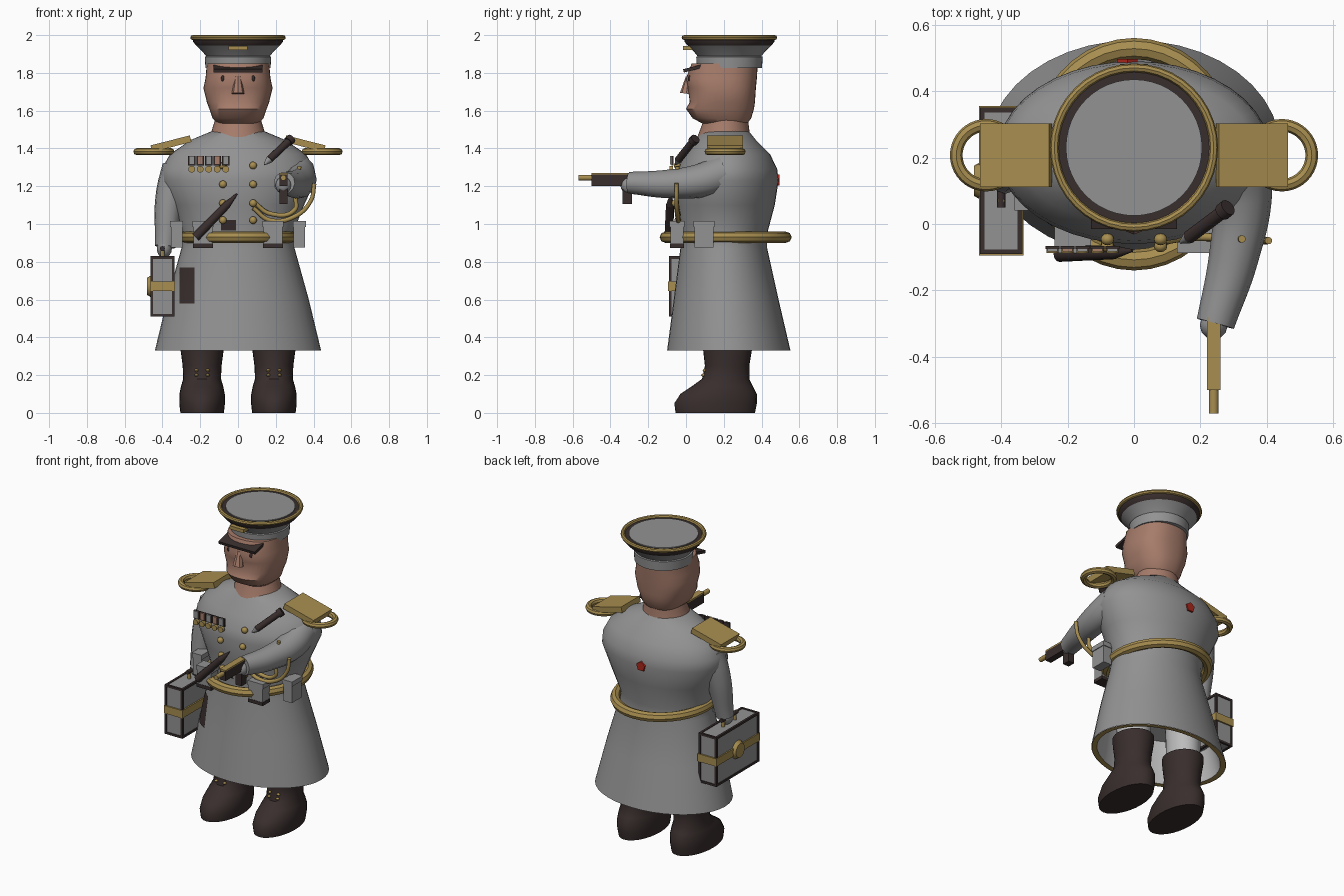
import bpy, bmesh, math
from mathutils import Matrix, Vector

old = bpy.data.objects.get("Cube")
if old:
    bpy.data.objects.remove(old)


def material(name, r, g, b):
    m = bpy.data.materials.new(name)
    m.use_nodes = True
    m.diffuse_color = (r, g, b, 1)
    m.node_tree.nodes["Principled BSDF"].inputs["Base Color"].default_value = (r, g, b, 1)
    return m


GREY = material("grey cloth", .29, .29, .29)
LINING = material("pale lining", .5, .5, .5)
GOLD = material("gold", .39, .27, .08)
SKIN = material("skin", .38, .2, .145)
BROWN = material("dark brown leather", .04, .027, .026)
RED = material("red", .4, .02, .012)


def finish(bm, name, mat, smooth=True):
    bmesh.ops.recalc_face_normals(bm, faces=bm.faces)
    me = bpy.data.meshes.new(name)
    bm.to_mesh(me)
    bm.free()
    return link(me, name, mat, smooth)


def link(me, name, mat, smooth=True):
    ob = bpy.data.objects.new(name, me)
    me.materials.clear()
    me.materials.append(mat)
    bpy.context.collection.objects.link(ob)
    if smooth:
        bpy.ops.object.select_all(action='DESELECT')
        ob.select_set(True)
        bpy.context.view_layer.objects.active = ob
        bpy.ops.object.shade_smooth_by_angle(angle=math.radians(40))
    return ob


def loft(name, rings, mat, cx=0, n=40, power=2, bottom=True, top=True):
    """Stack of oval rings: height, half width, front y, back y."""
    bm = bmesh.new()
    loops = []
    for z, rx, y0, y1 in rings:
        loop = []
        for i in range(n):
            a = math.tau * i / n
            c, s = [math.copysign(abs(t) ** (2 / power), t) for t in (math.cos(a), math.sin(a))]
            loop.append(bm.verts.new((cx + rx * c, (y0 + y1) / 2 + (y1 - y0) / 2 * s, z)))
        loops.append(loop)
    for lo, hi in zip(loops, loops[1:]):
        for i in range(n):
            j = (i + 1) % n
            bm.faces.new((lo[i], lo[j], hi[j], hi[i]))
    if bottom:
        bm.faces.new(loops[0])
    if top:
        bm.faces.new(loops[-1])
    return finish(bm, name, mat)


def round_loft(name, profile, mat, y=.23):
    return loft(name, [(z, r, y - r, y + r) for z, r in profile], mat, n=48)


def box(name, loc, size, mat, rot=None):
    bm = bmesh.new()
    m = Matrix.Translation(loc) @ (rot or Matrix()) @ Matrix.Diagonal((*size, 1))
    bmesh.ops.create_cube(bm, size=1, matrix=m)
    return finish(bm, name, mat, False)


def ball(name, loc, size, mat, n=12):
    bm = bmesh.new()
    m = Matrix.Translation(loc) @ Matrix.Diagonal((*size, 1))
    bmesh.ops.create_uvsphere(bm, u_segments=n, v_segments=n // 2 + 2, radius=1, matrix=m)
    return finish(bm, name, mat)


def rod(name, a, b, r0, r1, mat, n=12):
    a, b = Vector(a), Vector(b)
    bm = bmesh.new()
    m = Matrix.Translation((a + b) / 2) @ (b - a).to_track_quat('Z', 'Y').to_matrix().to_4x4()
    bmesh.ops.create_cone(bm, cap_ends=True, segments=n, radius1=r0, radius2=r1,
                          depth=(b - a).length, matrix=m)
    return finish(bm, name, mat)


def tube(name, points, mat):
    """Smooth round limb or cord through x, y, z, radius points."""
    cu = bpy.data.curves.new(name, 'CURVE')
    cu.dimensions = '3D'
    cu.bevel_depth, cu.bevel_resolution, cu.use_fill_caps = 1, 4, True
    sp = cu.splines.new('BEZIER')
    sp.bezier_points.add(len(points) - 1)
    for bp, (x, y, z, r) in zip(sp.bezier_points, points):
        bp.co, bp.radius = (x, y, z), r
        bp.handle_left_type = bp.handle_right_type = 'AUTO'
    tmp = bpy.data.objects.new(name + " path", cu)
    bpy.context.collection.objects.link(tmp)
    me = bpy.data.meshes.new_from_object(
        tmp.evaluated_get(bpy.context.evaluated_depsgraph_get()))
    bpy.data.objects.remove(tmp)
    return link(me, name, mat)


def ring(name, loc, radius, minor, mat, scale=(1, 1, 1)):
    bpy.ops.mesh.primitive_torus_add(location=loc, major_radius=radius, minor_radius=minor,
                                     major_segments=40, minor_segments=8)
    ob = bpy.context.object
    ob.name, ob.scale = name, scale
    ob.data.materials.append(mat)
    bpy.ops.object.shade_smooth_by_angle(angle=math.radians(40))
    return ob


# Coat, hem and lining
COAT = [(.33, .44, -.1, .553), (.6, .375, -.065, .49), (.87, .3, -.03, .43), (.95, .29, -.025, .43),
        (1.1, .35, -.05, .47), (1.23, .41, -.06, .49), (1.29, .405, -.05, .483),
        (1.37, .36, -.0, .445), (1.445, .25, .05, .37), (1.495, .13, .085, .33)]


def front_y(x, z):
    for (z0, *a), (z1, *b) in zip(COAT, COAT[1:]):
        if z0 <= z <= z1:
            rx, y0, y1 = [p + (q - p) * (z - z0) / (z1 - z0) for p, q in zip(a, b)]
            return (y0 + y1) / 2 - (y1 - y0) / 2 * math.sqrt(max(0, 1 - (x / rx) ** 2))


def coat_patch(name, x0, x1, z0, z1, mat):
    """Thin patch that follows the front of the coat."""
    bm = bmesh.new()
    bmesh.ops.create_grid(bm, x_segments=6, y_segments=6, size=.5)
    for v in bm.verts:
        x, z = x0 + (x1 - x0) * (v.co.x + .5), z0 + (z1 - z0) * (v.co.y + .5)
        v.co = (x, front_y(x, z) - .006, z)
    return finish(bm, name, mat)


loft("coat", COAT, GREY, bottom=False)
loft("coat_hem", [(.33, .438, -.098, .551), (.331, .405, -.068, .52)], GOLD, bottom=False, top=False)
loft("coat_lining", [(.331, .405, -.068, .52), (.6, .35, -.04, .46)], LINING, bottom=False)
coat_patch("coat_side_patch", -.31, -.23, .58, .77, BROWN)
coat_patch("coat_waist_patch", -.09, -.01, .965, 1.02, BROWN)

# Neck and head
loft("neck", [(1.46, .15, .06, .34), (1.54, .125, .09, .33), (1.58, .12, .1, .33)], SKIN)
loft("head", [(1.525, .1, .1, .32), (1.56, .135, .035, .345), (1.61, .152, .0, .36),
              (1.645, .165, .02, .365), (1.72, .183, .01, .37), (1.77, .172, .0, .375),
              (1.85, .165, .03, .38)], SKIN, power=2.4)
rod("nose", (0, .015, 1.78), (0, .002, 1.69), .016, .034, SKIN, 8)
for s in (-1, 1):
    ball("eye", (s * .08, .02, 1.77), (.01, .01, .016), BROWN)

# Cap
round_loft("cap_band", [(1.825, .172), (1.885, .176), (1.89, .166)], GREY)
round_loft("cap_flare", [(1.885, .166), (1.915, .19), (1.945, .222)], GREY)
round_loft("cap_dark_edge", [(1.945, .222), (1.965, .238), (1.986, .24)], BROWN)
round_loft("cap_top", [(1.984, .205), (1.991, .205)], GREY)
ring("cap_rim", (0, .23, 1.987), .24, .013, GOLD)
box("cap_badge", (0, .01, 1.932), (.1, .05, .022), GOLD)
box("visor", (0, .035, 1.823), (.26, .1, .018), BROWN, Matrix.Rotation(.25, 4, 'X'))

# Shoulder boards with looped ends
for s in (-1, 1):
    box("shoulder_board", (s * .355, .207, 1.425), (.215, .19, .036), GOLD, Matrix.Rotation(s * .25, 4, 'Y'))
    ring("shoulder_loop", (s * .445, .207, 1.383), .09, .019, GOLD)

# Arms and gloves
tube("left_arm", [(.31, .2, 1.27, .1), (.325, .08, 1.23, .09), (.3, -.1, 1.212, .075),
                  (.245, -.3, 1.218, .058)], GREY)
ball("left_hand", (.24, -.305, 1.205), (.042, .042, .045), GREY)
tube("right_arm", [(-.31, .21, 1.29, .095), (-.355, .19, 1.16, .08), (-.385, .15, .88, .055)], GREY)
ball("right_hand", (-.39, .14, .87), (.04, .05, .05), GREY)

# Pistol
box("pistol_frame", (.24, -.4, 1.232), (.042, .2, .06), BROWN)
box("pistol_slide", (.24, -.39, 1.266), (.042, .22, .009), GOLD)
box("pistol_grip", (.24, -.312, 1.15), (.042, .05, .09), BROWN)
rod("pistol_barrel", (.24, -.49, 1.245), (.24, -.57, 1.245), .015, .015, GOLD)

# Briefcase with dark edges, strap, clasp and handle
cx, cy, cz = -.4, .13, .67
hx, hy, hz = .057, .213, .153
box("case", (cx, cy, cz), (.117, .431, .311), GREY)
for a in (-1, 1):
    for b in (-1, 1):
        box("case_edge", (cx, cy + a * hy, cz + b * hz), (.126, .014, .014), BROWN)
        box("case_edge", (cx + a * hx, cy, cz + b * hz), (.014, .44, .014), BROWN)
        box("case_edge", (cx + a * hx, cy + b * hy, cz), (.014, .014, .32), BROWN)
box("case_strap", (cx, cy, cz), (.134, .45, .05), GOLD)
rod("case_clasp", (cx - .06, cy, cz), (cx - .082, cy, cz), .058, .045, GOLD, 20)
for dy in (-.06, .06):
    rod("handle_post", (cx, cy + dy, .82), (cx, cy + dy, .88), .01, .01, GOLD)
rod("handle_grip", (cx, cy - .08, .87), (cx, cy + .08, .87), .013, .013, BROWN)

# Belt and pouches
ring("belt", (0, .21, .93), .3, .03, GOLD, (.95, 1.06, 1))
for s in (-1, 1):
    box("front_pouch", (s * .185, -.048, .945), (.1, .07, .13), GREY)
    box("front_pouch_flap", (s * .185, -.048, 1.0), (.11, .078, .03), GREY)
    box("front_pouch_base", (s * .185, -.048, .885), (.104, .074, .022), BROWN)
    box("side_pouch", (s * .325, .095, .935), (.06, .1, .12), GREY)
    box("side_pouch_flap", (s * .325, .095, 1.0), (.07, .11, .03), GREY)

# Coat buttons, medals and cord
for x in (-.08, .08):
    for z in (1.02, 1.11, 1.21, 1.31):
        ball("button", (x, front_y(x, z) - .014, z), (.02, .018, .02), GOLD)
for i in range(5):
    x = -.245 + i * .045
    box("medal_ribbon", (x, -.079, 1.337), (.03, .009, .046), SKIN if i % 2 else GREY)
    box("medal_backing", (x, -.071, 1.335), (.042, .009, .052), BROWN)
    rod("medal", (x, -.068, 1.29), (x, -.088, 1.29), .018, .018, GOLD)
for drop, end in ((.035, (.405, -.05, 1.215)), (0, (.325, -.045, 1.305))):
    tube("chest_cord", [(.08, front_y(.08, 1.1) - .01, 1.12 - drop, .011),
                        (.17, -.04, 1.055 - drop, .012), (.3, -.045, 1.075 - drop, .012),
                        (end[0] - .02, -.05, 1.14 - drop / 2, .011), (*end, .011)], GOLD)

# Belt dagger and chest baton
rod("dagger_sheath", (-.225, -.09, .93), (-.06, -.085, 1.1), .024, .021, BROWN)
rod("dagger_tip", (-.06, -.085, 1.1), (-.005, -.08, 1.16), .021, .004, BROWN)
rod("chest_baton", (.165, -.04, 1.34), (.265, .035, 1.435), .02, .02, BROWN)
rod("baton_point", (.165, -.04, 1.34), (.14, -.055, 1.315), .02, .005, GREY)
rod("baton_cap", (.265, .035, 1.435), (.283, .05, 1.452), .026, .026, BROWN)

# Red mark on the back
rod("back_mark", (-.02, .47, 1.23), (-.02, .496, 1.23), .034, .032, RED, 5)

# Legs and boots
for s in (-1, 1):
    loft("trouser_leg", [(.33, .095, .12, .33), (.6, .1, .11, .33)], LINING, cx=s * .19, n=24)
    loft("boot", [(0, .115, -.055, .365), (.05, .121, -.062, .375), (.1, .12, -.03, .375),
                  (.14, .112, .03, .355), (.18, .1, .085, .335), (.25, .103, .1, .335),
                  (.34, .115, .09, .35), (.38, .117, .09, .35)], BROWN, cx=s * .19, n=28)
    for z in (.2, .225):
        for dx in (-.03, .03):
            ball("boot_stud", (s * .19 + dx, .1 if z > .21 else .092, z), (.011, .012, .008), GOLD, 8)
